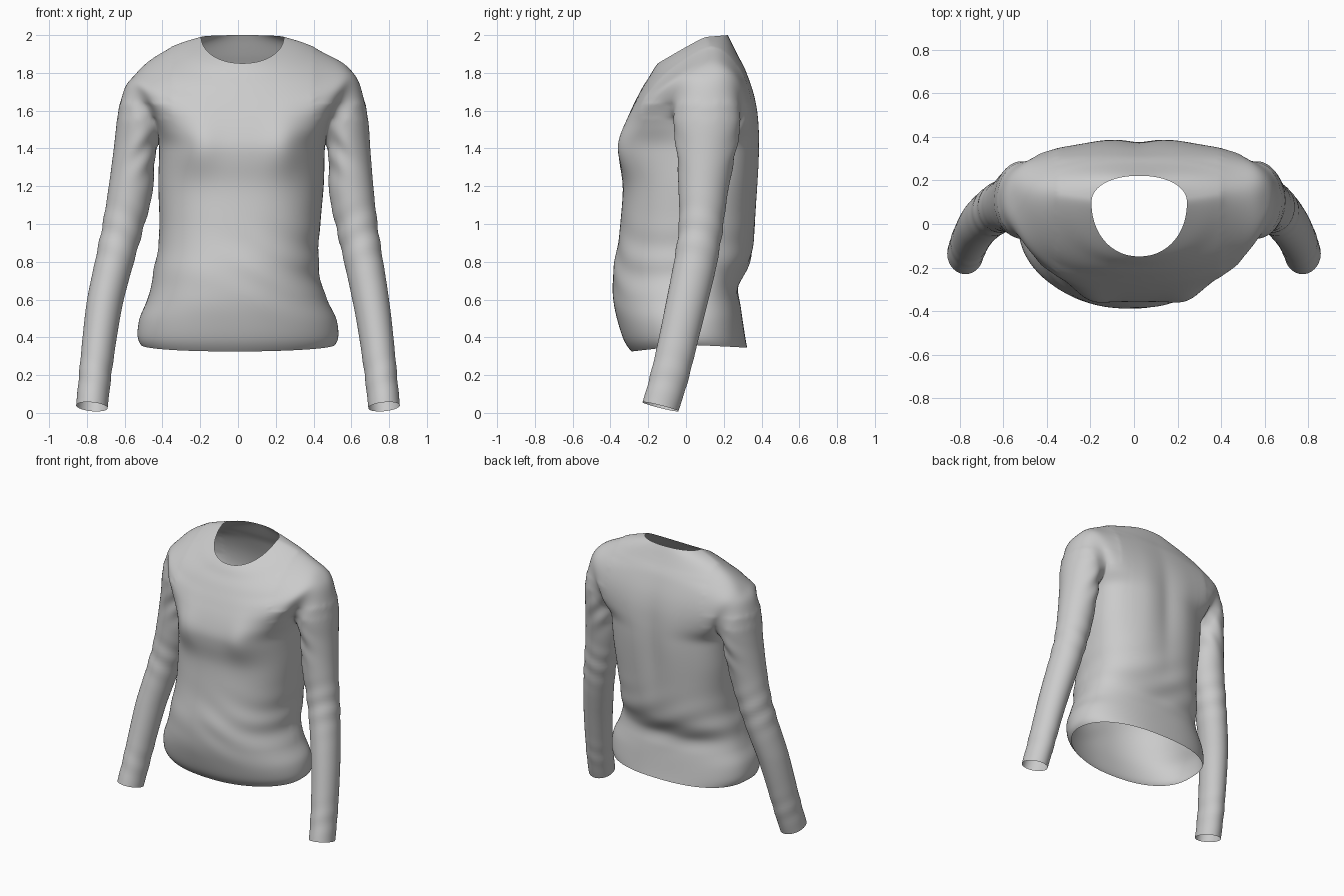
import bpy, bmesh
from math import sin, cos, pi, exp

if "Cube" in bpy.data.objects:
    bpy.data.objects.remove(bpy.data.objects["Cube"])

# Torso rings: z side, z front, z back, half width, y front, y back, side y
BODY = [
    (.36, .325, .345, .515, -.29, .325, .01),
    (.40, .38, .40, .535, -.33, .315, .01),
    (.50, .49, .50, .525, -.365, .30, .01),
    (.58, .58, .58, .485, -.385, .288, .01),
    (.67, .67, .67, .455, -.39, .275, .02),
    (.78, .78, .78, .435, -.385, .335, .03),
    (.90, .90, .90, .425, -.36, .36, .04),
    (1.05, 1.05, 1.05, .43, -.345, .37, .06),
    (1.20, 1.20, 1.20, .44, -.335, .378, .09),
    (1.32, 1.31, 1.32, .44, -.352, .384, .11),
]
# Armhole and yoke rings: as above, but side y split into front / back edges
YOKE = [
    (1.42, 1.40, 1.42, .44, -.36, .386, .12, .12),
    (1.50, 1.47, 1.50, .445, -.345, .383, .00, .25),
    (1.60, 1.54, 1.60, .475, -.32, .375, -.055, .29),
    (1.70, 1.59, 1.70, .525, -.298, .355, -.045, .275),
    (1.79, 1.64, 1.79, .565, -.275, .325, .02, .22),
    (1.84, 1.685, 1.84, .575, -.252, .305, .12, .12),
    (1.885, 1.735, 1.885, .50, -.225, .28, .12, .12),
    (1.93, 1.78, 1.935, .40, -.195, .255, .12, .12),
    (1.965, 1.82, 1.97, .31, -.172, .238, .11, .11),
    (1.99, 1.85, 2.00, .22, -.15, .222, .10, .10),
]
# Sleeve rings: outer x, z, inner x, z, y front, y back
SLEEVE = [
    (.632, 1.76, .455, 1.39, -.07, .29),
    (.660, 1.61, .46, 1.34, -.06, .28),
    (.677, 1.42, .462, 1.26, -.045, .255),
    (.70, 1.20, .47, 1.14, -.04, .22),
    (.727, 1.00, .51, .98, -.035, .195),
    (.763, .80, .56, .785, -.06, .16),
    (.80, .60, .61, .58, -.10, .11),
    (.823, .40, .645, .38, -.14, .06),
    (.842, .20, .673, .18, -.185, .01),
    (.857, .04, .69, .025, -.23, -.04),
]
K = 18            # segments across each half ring
STEP = 2          # spline subdivisions between given rings


def spline(rows, n):
    out = []
    last = len(rows) - 1
    for i in range(last):
        p0, p1, p2, p3 = (rows[max(0, min(last, i + d))] for d in (-1, 0, 1, 2))
        for j in range(n):
            t = j / n
            out.append(tuple(
                b + .5 * t * (c - a + t * (2*a - 5*b + 4*c - d + t * (3*(b - c) + d - a)))
                for a, b, c, d in zip(p0, p1, p2, p3)))
    return out + [tuple(rows[-1])]


def gauss(v, width):
    return exp(-(v / width) ** 2)


bm = bmesh.new()
rows = spline([r + (r[-1],) for r in BODY] + YOKE, STEP)
pit, tip = len(BODY) * STEP, (len(BODY) + 5) * STEP


def half_ring(row, index, front):
    zs, zf, zb, w, yf, yb, sf, sb = row
    if index <= pit or index >= tip:
        sf = sb = (sf + sb) / 2
    zm, ym, ys = (zf, yf, sf) if front else (zb, yb, sb)
    ring = []
    for k in range(K + 1):
        c, s = cos(pi * k / K), max(0, sin(pi * k / K))
        if k in (0, K):
            s = 0
        # squarer or rounder section by height and side
        low = (1.95 if c > 0 else 2.35) if front else 2.4
        if index <= pit:
            e = 2 / (low + (2.45 - low) * index / pit)
        else:
            e = 2 / (2.45 - .35 * (index - pit) / (len(rows) - pit))
        x = w * abs(c) ** e * (1 if c > 0 else -1)
        ring.append(bm.verts.new((x, ys + (ym - ys) * s ** e, zs + (zm - zs) * s)))
    return ring


def skin(rings, closed=False):
    for a, b in zip(rings, rings[1:]):
        n = len(a)
        for k in range(n if closed else n - 1):
            m = (k + 1) % n
            bm.faces.new((a[k], a[m], b[m], b[k]))


# Front and back panels, open at the armholes
front = [half_ring(r, i, True) for i, r in enumerate(rows)]
back = [half_ring(r, i, False) for i, r in enumerate(rows)]
skin(front)
skin(back)

# Sleeves, each starting on its armhole loop
for side, k in ((1, 0), (-1, K)):
    hole = [front[i][k] for i in range(tip, pit - 1, -1)]
    hole += [back[i][k] for i in range(pit + 1, tip)]
    rings, n = [hole], len(hole)
    for xo, zo, xi, zi, yf, yb in spline(SLEEVE, STEP):
        ring = []
        tilt = .25 * max(0, min(1, (1.4 - zo) / .6))
        for j in range(n):
            a = 2 * pi * j / n
            u, v = 1.015 * cos(a), 1.015 * sin(a)
            dy = -v * (yb - yf) / 2
            ring.append(bm.verts.new((
                side * ((xo + xi) / 2 + u * (xo - xi) / 2),
                (yf + yb) / 2 + dy,
                (zo + zi) / 2 + u * (zo - zi) / 2 - tilt * dy)))
        rings.append(ring)
    skin(rings, True)

bmesh.ops.remove_doubles(bm, verts=bm.verts[:], dist=1e-4)
bmesh.ops.recalc_face_normals(bm, faces=bm.faces[:])
base = bpy.data.meshes.new("shirt_base")
bm.to_mesh(base)
bm.free()
shirt = bpy.data.objects.new("long_sleeve_shirt", base)
bpy.context.collection.objects.link(shirt)
mod = shirt.modifiers.new("smooth", 'SUBSURF')
mod.levels = mod.render_levels = 2
mesh = bpy.data.meshes.new_from_object(
    shirt.evaluated_get(bpy.context.evaluated_depsgraph_get()))
shirt.modifiers.clear()
shirt.data = mesh

# Round off the shoulder caps
bm = bmesh.new()
bm.from_mesh(mesh)
for lo, times in ((1.56, 30), (1.64, 60)):
    caps = [v for v in bm.verts if v.co.z > lo and abs(v.co.x) > .38 and not v.is_boundary]
    for _ in range(times):
        bmesh.ops.smooth_vert(bm, verts=caps, factor=.5,
                              use_axis_x=True, use_axis_y=True, use_axis_z=True)
bm.to_mesh(mesh)
bm.free()

# Cloth shaping: bust, spine groove, waist folds and sleeve creases
normals = [v.normal.copy() for v in mesh.vertices]
for v, nrm in zip(mesh.vertices, normals):
    x, y, z = v.co
    ax = abs(x)
    if ax < .46 and y < 0:
        v.co.y -= .034 * gauss(ax - .23, .1) * gauss(z - 1.41, .14)
    if ax < .3 and y > .1:
        v.co.y += (.008 * gauss(ax - .16, .09) - .01 * gauss(x, .06)) * gauss(z - 1.35, .35)
    if ax < .46 + .1 * max(0, min(1, (.95 - z) / .4)):
        fold = .005 * sin(34 * z + 7 * x + 3 * sin(5 * x + y)) * gauss(z - .78, .17)
        fold *= max(.15, min(1, .3 + 2 * x)) if y < 0 else .6
        v.co.x -= .012 * gauss(z - .75, .15)
    else:
        fold = .003 * sin(42 * z - 24 * ax + 9 * y) * (gauss(z - .95, .14) + .6 * gauss(z - .2, .1))
        fold += .006 * sin(38 * z + 40 * ax) * gauss(z - 1.38, .12) * gauss(ax - .5, .1)
    # soft bulge over the shoulder, restoring volume after smoothing
    fold += .014 * gauss(ax - .58, .09) * gauss(z - 1.78, .1)
    v.co += nrm * fold
    # one shoulder sits a little lower, and the garment leans to one side
    v.co.z -= .03 * gauss(x + .58, .1) * gauss(z - 1.82, .1)
    v.co.x += .024 * max(0, min(1, (z - .6) / .9))

for p in mesh.polygons:
    p.use_smooth = True
